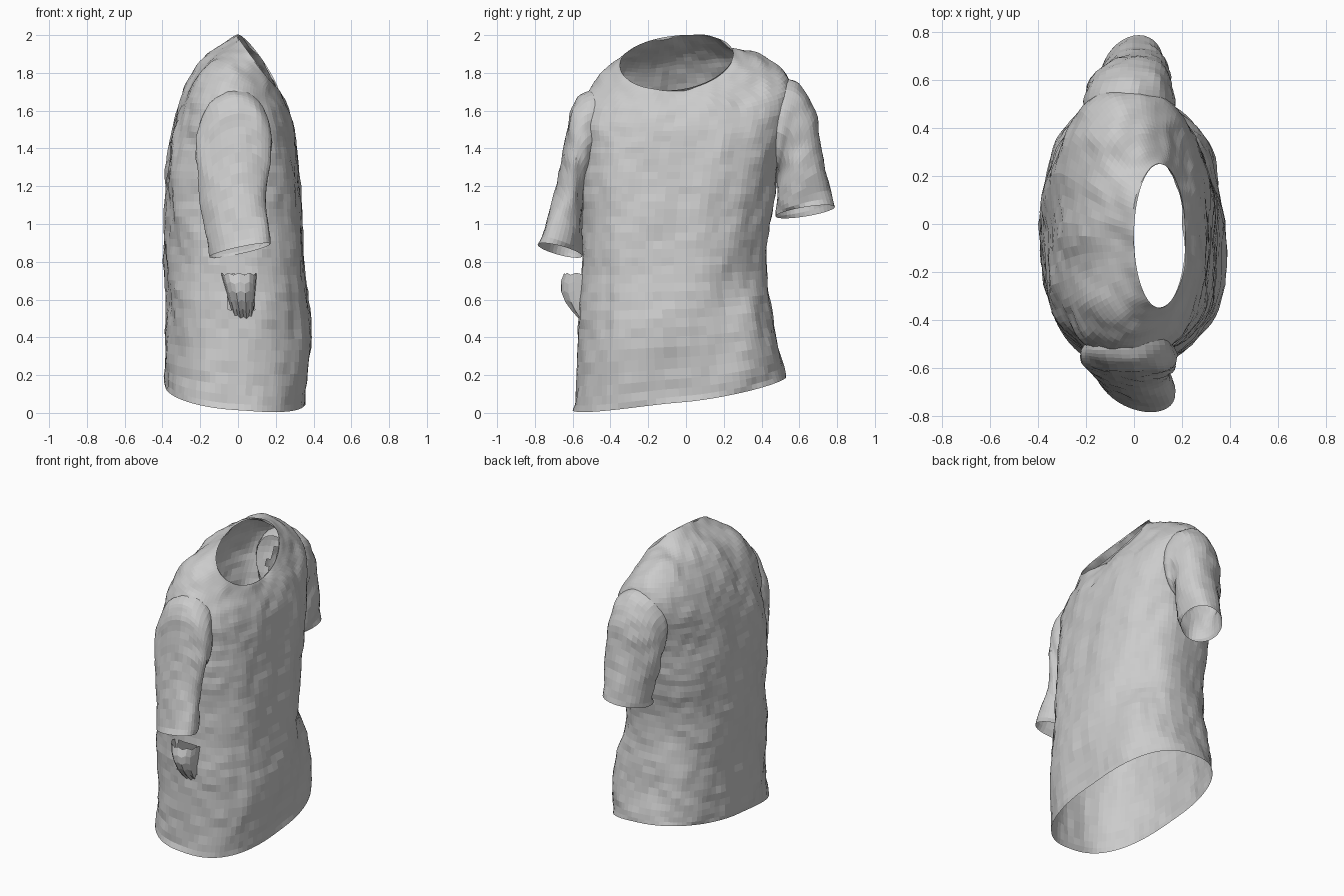
import bpy, bmesh, math
from mathutils import Vector, noise

if "Cube" in bpy.data.objects:
    bpy.data.objects.remove(bpy.data.objects["Cube"])


def spline(keys, t):
    """Catmull-Rom blend through a list of parameter tuples, t in 0..1."""
    f = t * (len(keys) - 1)
    i = min(int(f), len(keys) - 2)
    u = f - i
    last = len(keys) - 1
    a, b, c, d = (keys[max(0, min(last, i + k))] for k in (-1, 0, 1, 2))
    return [0.5 * (2*q + (r - p)*u + (2*p - 5*q + 4*r - s)*u*u + (3*q - p - 3*r + s)*u**3)
            for p, q, r, s in zip(a, b, c, d)]


def wrinkle(p, amp):
    """Cloth crumple: small noise plus larger slanted folds."""
    return amp * (.8 * noise.noise(p * 13)
                  + 1.6 * noise.noise(Vector((p.x * 4, p.y * 6 - p.z * 2, p.z * 3 + p.y))))


def loft(name, ring, rows, cols, amp, hole=None):
    """Open tube from a ring(t, angle) function, crumpled along its normals."""
    bm = bmesh.new()
    grid = [[bm.verts.new(ring(r / rows, 2 * math.pi * c / cols)) for c in range(cols)]
            for r in range(rows + 1)]
    for lo, hi in zip(grid, grid[1:]):
        for c in range(cols):
            n = (c + 1) % cols
            bm.faces.new((lo[c], lo[n], hi[n], hi[c]))
    bm.normal_update()
    moves = [(v, v.normal * wrinkle(v.co, amp)) for row in grid[1:-1] for v in row]
    for v, m in moves:
        v.co += m
    if hole:
        bmesh.ops.delete(bm, geom=[f for f in bm.faces if hole(f.calc_center_median())],
                         context='FACES')
    return finish(name, bm)


def finish(name, bm):
    mesh = bpy.data.meshes.new(name)
    bm.to_mesh(mesh)
    bm.free()
    obj = bpy.data.objects.new(name, mesh)
    bpy.context.collection.objects.link(obj)
    return obj


# Torso rings, hem to neckline:
# back x, chest x, y min, y max, z at back / chest / y min / y max, squareness
TORSO = [
    (-.385, .36, -.60, .53, .14, .055, .015, .19, 2.5),
    (-.38, .385, -.565, .46, .45, .43, .42, .48, 2.6),
    (-.38, .355, -.55, .42, .80, .78, .78, .80, 2.6),
    (-.385, .335, -.55, .46, 1.10, 1.10, 1.10, 1.10, 2.6),
    (-.365, .315, -.54, .50, 1.40, 1.38, 1.38, 1.40, 2.6),
    (-.31, .275, -.555, .57, 1.64, 1.57, 1.61, 1.69, 2.4),
    (-.21, .24, -.47, .46, 1.84, 1.66, 1.765, 1.84, 2.2),
    (-.08, .225, -.38, .31, 1.945, 1.695, 1.825, 1.885, 2.1),
    (.0, .215, -.35, .25, 1.998, 1.71, 1.84, 1.90, 2.0),
]


def torso_ring(t, a):
    xb, xf, y0, y1, zb, zf, z0, z1, n = spline(TORSO, t)
    c, s = math.cos(a), math.sin(a)
    x = (xb + xf) / 2 + (xf - xb) / 2 * math.copysign(abs(c) ** (2 / n), c)
    y = (y0 + y1) / 2 + (y1 - y0) / 2 * math.copysign(abs(s) ** (2 / n), s)
    fb, sides = (zb + zf) / 2, (z0 + z1) / 2
    z = fb + (sides - fb) * s * s + (zf - zb) / 2 * c + (z1 - z0) / 2 * s
    # diagonal drape fold across the belly
    if c > 0:
        d = y - (z - .35) * .45
        x -= .06 * c ** .5 * math.exp(-((d - .16) / .12) ** 2 - ((z - .75) / .38) ** 2)
    return Vector((x, y, z))


def torso_hole(p):
    """Armholes and the torn patch under one sleeve."""
    arm = abs(p.y) > .4 and ((p.x + .01) / .13) ** 2 + ((p.z - 1.49) / .16) ** 2 < 1
    tear = p.y < -.4 and -.05 < p.x < .08 and .55 < p.z < .73
    return arm or tear


loft("shirt_body", torso_ring, 60, 84, .012, torso_hole)

# Sleeve rings, shoulder to cuff: outer y z, inner y z, centre x, half width, outward skew
SLEEVES = {
    "sleeve_low": [(-.42, 1.70, -.48, 1.30, -.02, .15, 0), (-.53, 1.70, -.52, 1.20, -.02, .20, 0),
                   (-.605, 1.63, -.54, 1.12, -.02, .20, .02), (-.64, 1.45, -.55, 1.05, -.02, .19, .03),
                   (-.69, 1.17, -.55, .94, -.01, .16, .04), (-.785, .89, -.55, .83, .01, .15, .06)],
    "sleeve_high": [(.42, 1.75, .46, 1.34, -.02, .15, 0), (.53, 1.765, .475, 1.28, -.02, .19, 0),
                    (.62, 1.725, .485, 1.24, -.02, .18, .02), (.685, 1.58, .485, 1.2, -.02, .17, .03),
                    (.72, 1.35, .48, 1.13, -.01, .15, .03), (.788, 1.09, .475, 1.04, -.01, .13, .03)],
}
for name, keys in SLEEVES.items():
    def sleeve_ring(t, a, keys=keys):
        yo, zo, yi, zi, cx, hw, skew = spline(keys, t)
        k = (1 + math.cos(a)) / 2
        droop = .025 * t * math.sin(a)
        return Vector((cx + hw * math.sin(a) + skew * math.cos(a),
                       yi + (yo - yi) * k, zi + (zo - zi) * k + droop))
    loft(name, sleeve_ring, 26, 36, .012)

# Torn bulging flap below the lower sleeve
bm = bmesh.new()
rows = []
for r in range(6):
    t = r / 5
    depth = .13 * math.sin(math.pi * (.06 + .62 * t))
    row = []
    for c in range(11):
        a = math.pi * c / 10
        row.append(bm.verts.new((.03 - .025 * t - (.05 + .045 * t) * math.cos(a),
                                 -.535 - depth * math.sin(a) ** .7,
                                 .49 + .24 * t + .012 * (c % 2))))
    rows.append(row)
for lo, hi in zip(rows, rows[1:]):
    for c in range(10):
        bm.faces.new((lo[c], lo[c + 1], hi[c + 1], hi[c]))
finish("torn_flap", bm)
